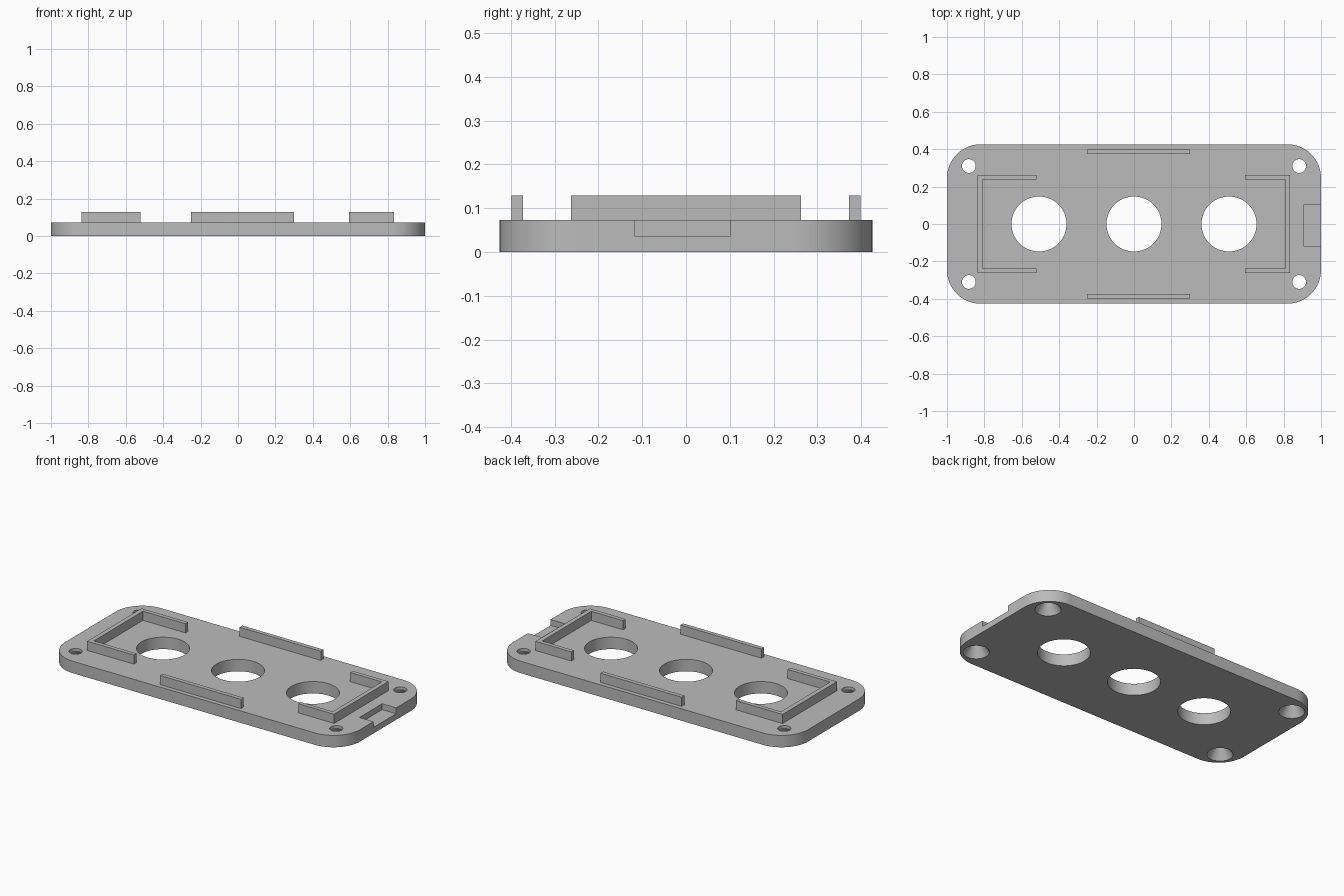
import bpy, bmesh
from math import cos, sin, pi, radians

if "Cube" in bpy.data.objects:
    bpy.data.objects.remove(bpy.data.objects["Cube"])

HALF_Y, CORNER, PLATE_TOP, RAIL_TOP = 0.426, 0.18, 0.073, 0.129

grey = bpy.data.materials.new("plain grey")
grey.diffuse_color = (0.5, 0.5, 0.5, 1)
grey.use_nodes = True
grey.node_tree.nodes["Principled BSDF"].inputs["Base Color"].default_value = grey.diffuse_color


def prism(name, outline, z0, z1):
    """Extrude a counter-clockwise outline between two heights."""
    bm = bmesh.new()
    face = bm.faces.new([bm.verts.new((x, y, z0)) for x, y in outline])
    top = bmesh.ops.extrude_face_region(bm, geom=[face])["geom"]
    bmesh.ops.translate(bm, vec=(0, 0, z1 - z0),
                        verts=[v for v in top if isinstance(v, bmesh.types.BMVert)])
    bmesh.ops.recalc_face_normals(bm, faces=bm.faces)
    return finish(name, bm)


def lathe(name, x, y, profile, sides):
    """Closed solid of revolution from (radius, height) pairs, bottom to top."""
    bm = bmesh.new()
    rings = [[bm.verts.new((x + r * cos(2 * pi * i / sides), y + r * sin(2 * pi * i / sides), z))
              for i in range(sides)] for r, z in profile]
    for low, high in zip(rings, rings[1:]):
        for i in range(sides):
            j = (i + 1) % sides
            bm.faces.new((low[i], low[j], high[j], high[i]))
    bm.faces.new(rings[0][::-1])
    bm.faces.new(rings[-1])
    return finish(name, bm)


def finish(name, bm):
    mesh = bpy.data.meshes.new(name)
    bm.to_mesh(mesh)
    bm.free()
    mesh.materials.append(grey)
    obj = bpy.data.objects.new(name, mesh)
    bpy.context.collection.objects.link(obj)
    return obj


def rect(x0, x1, y0, y1):
    return [(x0, y0), (x1, y0), (x1, y1), (x0, y1)]


# Base plate with rounded corners
outline = []
for k, (sx, sy) in enumerate([(1, 1), (-1, 1), (-1, -1), (1, -1)]):
    for i in range(17):
        a = pi / 2 * (k + i / 16)
        outline.append((sx * (1 - CORNER) + CORNER * cos(a),
                        sy * (HALF_Y - CORNER) + CORNER * sin(a)))
plate = prism("base_plate", outline, 0, PLATE_TOP)

# Cutters: three round openings, four countersunk screw holes, cable notch
cutters = [lathe("opening_cutter", x, 0, [(0.147, -0.05), (0.147, 0.12)], 64)
           for x in (-0.508, 0, 0.508)]
screw = [(0.073, -0.02), (0.073, 0), (0.037, 0.058), (0.037, 0.12)]
cutters += [lathe("screw_hole_cutter", sx * 0.883, sy * 0.31, screw, 40)
            for sx in (-1, 1) for sy in (-1, 1)]
cutters.append(prism("notch_cutter", rect(0.905, 1.1, -0.118, 0.102), 0.037, 0.12))
for cutter in cutters:
    mod = plate.modifiers.new(cutter.name, "BOOLEAN")
    mod.operation, mod.solver, mod.object = "DIFFERENCE", "EXACT", cutter

# Bake the cuts, then drop the cutters
graph = bpy.context.evaluated_depsgraph_get()
baked = bpy.data.meshes.new_from_object(plate.evaluated_get(graph))
plate.modifiers.clear()
plate.data = baked
for cutter in cutters:
    bpy.data.objects.remove(cutter)
bpy.ops.object.select_all(action="DESELECT")
plate.select_set(True)
bpy.context.view_layer.objects.active = plate
bpy.ops.object.shade_smooth_by_angle(angle=radians(25))

# Long side rails
for name, side in (("front_rail", -1), ("back_rail", 1)):
    y0, y1 = sorted((side * 0.373, side * 0.399))
    prism(name, rect(-0.25, 0.30, y0, y1), PLATE_TOP, RAIL_TOP)

# U-shaped end brackets
for name, tip, inner, outer in (("left_bracket", 0.593, 0.808, 0.835),
                                ("right_bracket", -0.522, -0.81, -0.838)):
    prism(name, [(tip, -0.263), (outer, -0.263), (outer, 0.263), (tip, 0.263),
                 (tip, 0.238), (inner, 0.238), (inner, -0.238), (tip, -0.238)],
          PLATE_TOP, RAIL_TOP)
